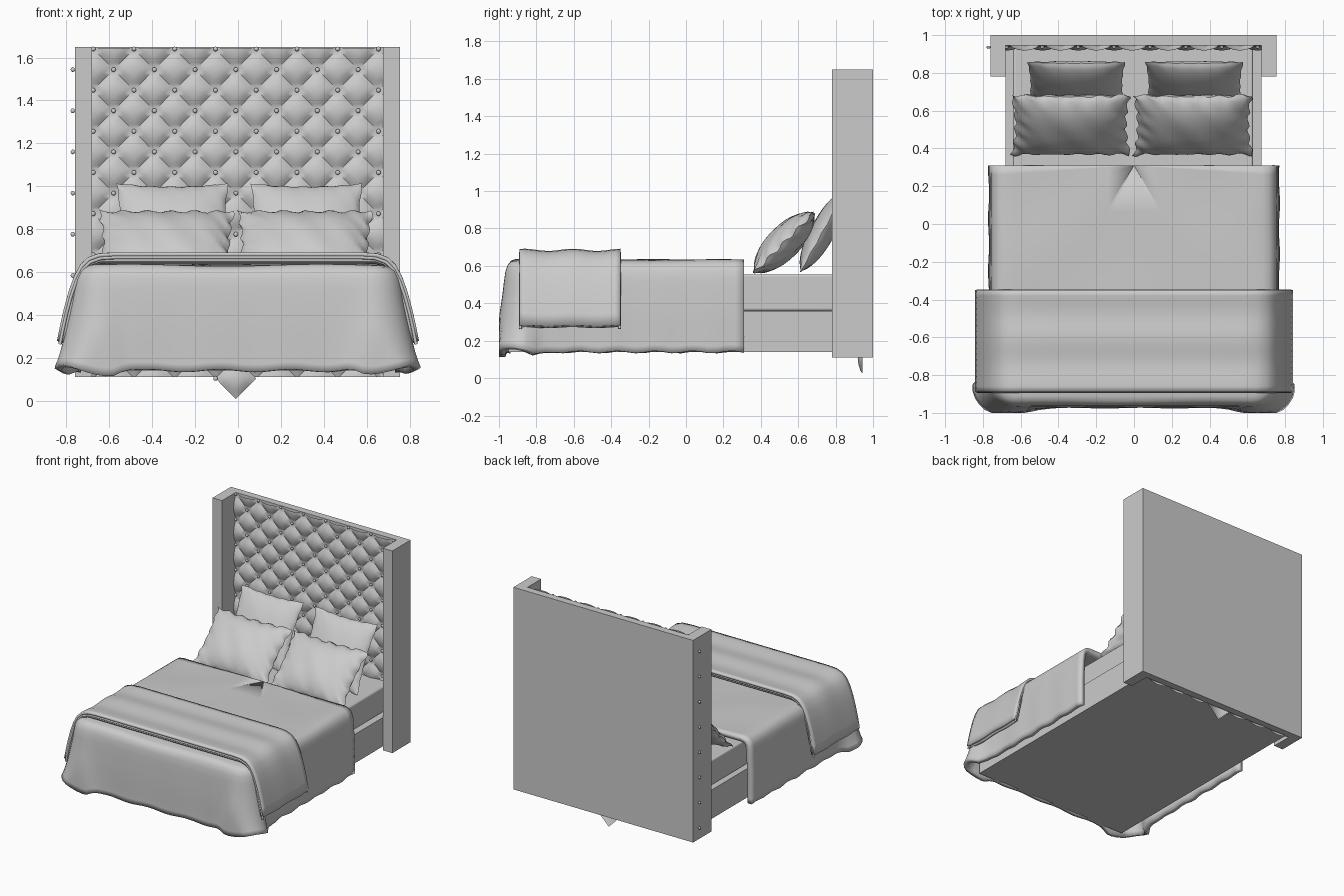
import bpy, bmesh, math, random
from math import sin, cos, pi, exp
from mathutils import Matrix, Vector

if "Cube" in bpy.data.objects:
    bpy.data.objects.remove(bpy.data.objects["Cube"])

random.seed(3)


def finish(name, bm, merge=0.0005, recalc=True):
    bmesh.ops.remove_doubles(bm, verts=bm.verts, dist=merge)
    if recalc:
        bmesh.ops.recalc_face_normals(bm, faces=bm.faces)
    me = bpy.data.meshes.new(name)
    bm.to_mesh(me)
    bm.free()
    ob = bpy.data.objects.new(name, me)
    bpy.context.collection.objects.link(ob)
    return ob


def box(name, x0, x1, y0, y1, z0, z1, bevel=0.0):
    bm = bmesh.new()
    size = Matrix.Diagonal((x1 - x0, y1 - y0, z1 - z0, 1))
    mid = Matrix.Translation(((x0 + x1) / 2, (y0 + y1) / 2, (z0 + z1) / 2))
    bmesh.ops.create_cube(bm, size=1, matrix=mid @ size)
    ob = finish(name, bm)
    if bevel:
        m = ob.modifiers.new("bevel", "BEVEL")
        m.width, m.segments = bevel, 3
    return ob


def grid(bm, ni, nj, f):
    """Quad sheet through points f(i, j)."""
    v = [[bm.verts.new(f(i, j)) for j in range(nj)] for i in range(ni)]
    for i in range(ni - 1):
        for j in range(nj - 1):
            bm.faces.new((v[i][j], v[i][j + 1], v[i + 1][j + 1], v[i + 1][j]))


def thicken(ob, t):
    m = ob.modifiers.new("thickness", "SOLIDIFY")
    m.thickness, m.offset = t, -1


# headboard: back slab and two wings
box("headboard_back", -0.76, 0.755, 0.945, 1.0, 0.11, 1.65)
box("headboard_wing_left", -0.76, -0.68, 0.78, 0.95, 0.11, 1.65)
box("headboard_wing_right", 0.675, 0.755, 0.78, 0.95, 0.11, 1.65)

# diamond tufted upholstery
X0, Z0, DX, DZ = -0.675, 1.64, 0.19, 0.192


def diamond(bm, cx, cz, n=6):
    def f(i, j):
        a, b = i / n, j / n
        h = (sin(pi * a) * sin(pi * b)) ** 0.55 if 0 < i < n and 0 < j < n else 0
        return (cx + (a + b - 1) * DX / 2, 0.944 - 0.026 * h, cz + (a - b) * DZ / 2)
    grid(bm, n + 1, n + 1, f)


bm = bmesh.new()
for r in range(-1, 17):
    for k in range(-1, 9):
        # cell centres lie midway between buttons of the same row
        diamond(bm, X0 + DX * (k + (0.5 if r % 2 == 0 else 0)), Z0 - r * DZ / 2)
bmesh.ops.remove_doubles(bm, verts=bm.verts, dist=0.0005)
for co, no in (((-0.68, 0, 0), (-1, 0, 0)), ((0.675, 0, 0), (1, 0, 0)),
               ((0, 0, 1.645), (0, 0, 1)), ((0, 0, 0.11), (0, 0, -1))):
    bmesh.ops.bisect_plane(bm, geom=bm.verts[:] + bm.edges[:] + bm.faces[:],
                           plane_co=co, plane_no=no, clear_outer=True)
finish("tufted_panel", bm)

# lowest diamond hangs below the headboard
bm = bmesh.new()
diamond(bm, X0 + 3.5 * DX, Z0 - 8 * DZ)
finish("tufted_tail", bm)

# buttons at diamond corners
bm = bmesh.new()
for r in range(17):
    odd = r % 2
    for k in range(8):
        if r == 16 and k != 3:
            continue
        x = X0 + DX * (k - 0.5 * odd)
        bmesh.ops.create_uvsphere(
            bm, u_segments=10, v_segments=6, radius=0.011,
            matrix=Matrix.Translation((x, 0.936, Z0 - r * DZ / 2)) @ Matrix.Diagonal((1, 0.7, 1, 1)))
finish("tuft_buttons", bm, merge=0.00001)

# bed base and mattress
box("bed_base", -0.68, 0.675, -0.95, 0.945, 0.14, 0.36)
box("mattress", -0.64, 0.63, -0.93, 0.94, 0.36, 0.555, 0.012)

# duvet: U-shaped outlines lofted from the top centre down to the hem
HEAD, FOOT, W, R = 0.31, -0.91, 0.68, 0.06
CORNER = (W - R, FOOT + R)
half = []
for i in range(25):
    half.append((W, HEAD + (CORNER[1] - HEAD) * i / 24, 1, 0))
for i in range(1, 9):
    a = pi / 2 * i / 8
    half.append((CORNER[0] + R * cos(a), CORNER[1] - R * sin(a), cos(a), -sin(a)))
for i in range(1, 17):
    half.append((CORNER[0] * (1 - i / 16), FOOT, 0, -1))
outline = half + [(-x, y, -nx, ny) for x, y, nx, ny in half[-2::-1]]
levels = [(s, 0, 0.632) for s in (0.001, 0.2, 0.4, 0.6, 0.8, 0.92, 1)]
levels += [(1, o, z) for o, z in ((0.035, 0.624), (0.06, 0.605), (0.074, 0.57), (0.08, 0.52), (0.083, 0.46),
                                  (0.086, 0.4), (0.088, 0.34), (0.088, 0.28), (0.088, 0.22), (0.088, 0.175), (0.09, 0.14))]


def duvet(i, j):
    s, off, z = levels[i]
    x, y, nx, ny = outline[j]
    d = (0.632 - z) / 0.49
    dist = math.hypot(abs(x) - W, y - FOOT)
    k = exp(-(dist / 0.13) ** 2)
    off += k * d * d * 0.085 + 0.018 * k * d * sin(34 * (abs(x) - y)) + 0.003 * d * sin(23 * y + 17 * x)
    z += d ** 3 * (0.035 * k * sin(28 * (abs(x) + y) + 1) + 0.006 * sin(31 * y + 19 * x))
    px, py = x * s, HEAD + (y - HEAD) * s
    if d < 0.05:
        z += 0.005 * sin(7 * px + 2) * sin(9 * py)
    return (px + nx * off, max(-1, py + ny * off * 0.72), z)


bm = bmesh.new()
grid(bm, len(levels), len(outline), duvet)
thicken(finish("duvet", bm, merge=0.00001, recalc=False), 0.035)

# folded throw: two draped layers across the foot end
drape = [(0, 0.69), (0.2, 0.69), (0.4, 0.69), (0.58, 0.69), (0.65, 0.686), (0.70, 0.668), (0.735, 0.635), (0.765, 0.58),
         (0.79, 0.51), (0.812, 0.43), (0.83, 0.35), (0.843, 0.285)]
drape = [(-x, z) for x, z in drape[:0:-1]] + drape


def throw(name, drop, inset, y0, y1):
    def f(i, j):
        t = i / 18
        x, z = drape[j]
        side = max(0, abs(x) - 0.6) / 0.24
        wave = 0.006 * sin(13 * t + 1) * (1 - 0.5 * side)
        x -= math.copysign(inset * min(1, side), x)
        return (x, y0 + (y1 - y0) * t, z - drop * (1 - 0.7 * side) + wave - 0.004)
    bm = bmesh.new()
    grid(bm, 19, len(drape), f)
    thicken(finish(name, bm, recalc=False), 0.018)


throw("throw_outer_layer", 0, 0, -0.89, -0.35)
throw("throw_inner_layer", 0.027, 0.022, -0.885, -0.36)
# rolled edge joining the two layers
for n, y in (("front", -0.886), ("back", -0.355)):
    cu = bpy.data.curves.new("throw_edge_" + n, "CURVE")
    cu.dimensions, cu.bevel_depth, cu.bevel_resolution = "3D", 0.008, 2
    sp = cu.splines.new("POLY")
    sp.points.add(len(drape) - 1)
    for p, (x, z) in zip(sp.points, drape):
        p.co = (x * 0.985, y, z - 0.022, 1)
    bpy.context.collection.objects.link(bpy.data.objects.new("throw_edge_" + n, cu))


# pillows: two bulging sheets sharing a pinched seam
def pillow(name, centre, w, h, thick, tilt, ripple, phase):
    n = 28
    bm = bmesh.new()
    for sgn in (1, -1):
        def f(i, j):
            u, v = -cos(pi * j / n), -cos(pi * i / n)
            u, v = 0.5 * u + 0.5 * (2 * j / n - 1), 0.5 * v + 0.5 * (2 * i / n - 1)
            t = (max(0, 1 - abs(u) ** 2.4) * max(0, 1 - abs(v) ** 2.4)) ** 0.62
            e = max(abs(u), abs(v)) ** 6
            x = w / 2 * u * (1 - 0.07 * (1 - v * v)) + ripple * e * sin(15 * v + phase)
            y = h / 2 * v * (1 - 0.07 * (1 - u * u)) + ripple * e * sin(17 * u + phase)
            z = sgn * thick * t * (1 + 6 * ripple * sin(9 * u + 4 * v + phase))
            z += 1.2 * ripple * e * sin(19 * u + 13 * v + phase)
            return (x, y, z)
        grid(bm, n + 1, n + 1, f)
    bmesh.ops.transform(bm, verts=bm.verts,
                        matrix=Matrix.Translation(centre) @ Matrix.Rotation(math.radians(tilt), 4, "X"))
    finish(name, bm, merge=0.0003)


for side, xf, xb in (("left", -0.335, -0.305), ("right", 0.312, 0.32)):
    pillow("front_pillow_" + side, (xf, 0.525, 0.725), 0.63, 0.45, 0.085, 45, 0.007, 1 + xf)
    pillow("back_pillow_" + side, (xb, 0.735, 0.79), 0.52, 0.51, 0.065, 61, 0.002, 2 + xb)

# smooth shading with sharp corners kept
bpy.ops.object.select_all(action="DESELECT")
for ob in bpy.context.collection.objects:
    if ob.type == "MESH":
        ob.select_set(True)
        bpy.context.view_layer.objects.active = ob
bpy.ops.object.shade_smooth_by_angle(angle=math.radians(40))
